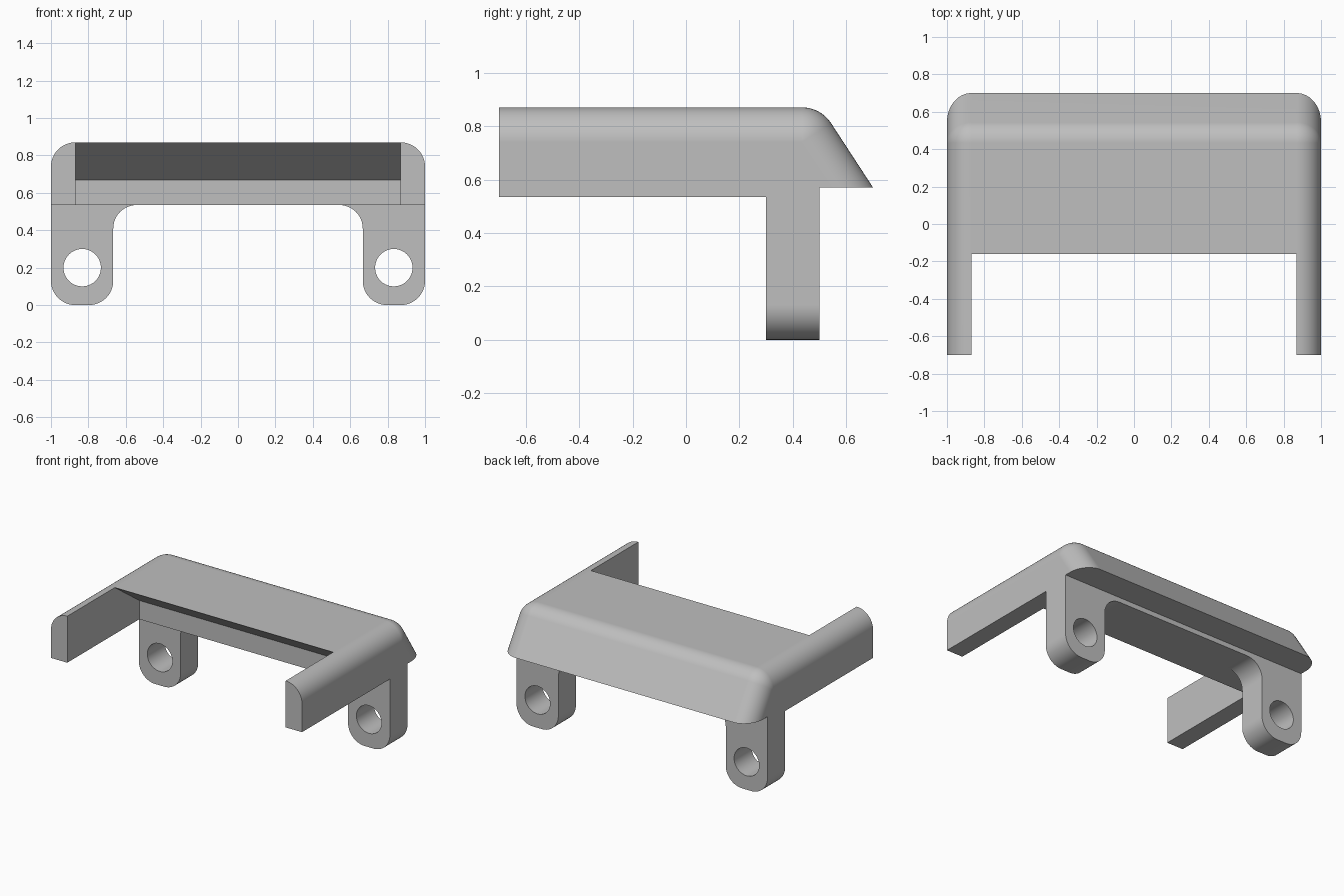
import bpy, bmesh
from math import sin, cos, pi, atan2
from mathutils import Vector

cube = bpy.data.objects.get("Cube")
if cube:
    bpy.data.objects.remove(cube, do_unlink=True)

grey = bpy.data.materials.new("plain_grey")
grey.use_nodes = True
COLOUR = (0.52, 0.52, 0.52, 1)
grey.diffuse_color = COLOUR
grey.node_tree.nodes["Principled BSDF"].inputs["Base Color"].default_value = COLOUR

R = 0.13                      # edge rounding
ARM_X = 1 - R                 # inner side of the arms
FLOOR, LIP_Z = 0.535, 0.57    # underside of the body, underside of the rear lip


def make_object(name, bm):
    bmesh.ops.recalc_face_normals(bm, faces=bm.faces)
    mesh = bpy.data.meshes.new(name)
    bm.to_mesh(mesh)
    bm.free()
    mesh.materials.append(grey)
    obj = bpy.data.objects.new(name, mesh)
    bpy.context.collection.objects.link(obj)
    return obj


def prism(name, points, direction):
    """Extrude a closed outline of 3D points along a direction."""
    bm = bmesh.new()
    face = bm.faces.new([bm.verts.new(p) for p in points])
    ext = bmesh.ops.extrude_face_region(bm, geom=[face])["geom"]
    verts = [g for g in ext if isinstance(g, bmesh.types.BMVert)]
    bmesh.ops.translate(bm, vec=direction, verts=verts)
    return make_object(name, bm)


def arc(cx, cz, r, start, end, steps=12):
    angles = [start + (end - start) * i / steps for i in range(steps + 1)]
    return [(cx + r * cos(a), cz + r * sin(a)) for a in angles]


def apply_modifier(obj, mod):
    bpy.context.view_layer.objects.active = obj
    bpy.ops.object.modifier_apply(modifier=mod.name)


def cut(obj, cutter):
    cutter.hide_render = True
    mod = obj.modifiers.new("cut", 'BOOLEAN')
    mod.operation, mod.solver, mod.object = 'DIFFERENCE', 'EXACT', cutter
    apply_modifier(obj, mod)
    bpy.data.objects.remove(cutter, do_unlink=True)


def smooth(obj):
    bpy.ops.object.select_all(action='DESELECT')
    obj.select_set(True)
    bpy.context.view_layer.objects.active = obj
    bpy.ops.object.shade_smooth_by_angle()
    mod = obj.modifiers.new("flat_face_normals", 'WEIGHTED_NORMAL')
    mod.keep_sharp = True


# Rounded body: a ball-rounded edge rolled along the top and down the rear slope
ball_y, ball_z = 0.434, 0.87 - R
slope = Vector((0.15, -0.23)).normalized()
slope_angle = atan2(slope.x, -slope.y)
STEPS = 12
bm = bmesh.new()
for side in (-1, 1):
    for i in range(STEPS + 1):
        t = pi / 2 * i / STEPS
        x, lift = side * (ARM_X + R * cos(t)), R * sin(t)
        bm.verts.new((x, -0.7, ball_z + lift))
        for j in range(STEPS + 1):
            a = pi / 2 + (slope_angle - pi / 2) * j / STEPS
            y, z = ball_y + lift * cos(a), ball_z + lift * sin(a)
            bm.verts.new((x, y, z))
        # the last point of the bend slides down the slope to the floor
        bm.verts.new((x, y + (z - FLOOR) * slope.x / -slope.y, FLOOR))
    bm.verts.new((side, -0.7, FLOOR))
bmesh.ops.remove_doubles(bm, verts=bm.verts, dist=1e-5)
hull = bmesh.ops.convex_hull(bm, input=bm.verts)
unused = {g for g in hull["geom_interior"] + hull["geom_unused"]
          if isinstance(g, bmesh.types.BMVert)}
bmesh.ops.delete(bm, geom=list(unused), context='VERTS')
bmesh.ops.dissolve_limit(bm, angle_limit=0.002, verts=bm.verts, edges=bm.edges)
body = make_object("body", bm)

# Front opening between the arms, with an undercut below the top edge
opening = [(-0.9, 1), (-0.342, 1), (0.12, 0.67), (0.12, 0.4), (-0.9, 0.4)]
cut(body, prism("opening_cutter", [(-ARM_X, y, z) for y, z in opening],
                (2 * ARM_X, 0, 0)))
# Raised underside of the rear lip
lip = [(0.5, 0.4), (0.9, 0.4), (0.9, LIP_Z), (0.5, LIP_Z)]
cut(body, prism("lip_cutter", [(-1.2, y, z) for y, z in lip], (2.4, 0, 0)))
smooth(body)

# Hanging lugs with a rounded foot, a fillet under the body and a bolt hole
LUG_X, FILLET = 0.667, 0.125
outline = [(1, FLOOR)]
outline += arc(1 - R, R, R, 0, -pi / 2)
outline += arc(LUG_X + R, R, R, -pi / 2, -pi)
outline += arc(LUG_X - FILLET, FLOOR - FILLET, FILLET, 0, pi / 2)
lugs = prism("mounting_lugs", [(x, 0.3, z) for x, z in outline], (0, 0.2, 0))
hole = arc(0.833, 0.2, 0.1, 0, 2 * pi, 40)[:-1]
cut(lugs, prism("hole_cutter", [(x, 0.2, z) for x, z in hole], (0, 0.4, 0)))
apply_modifier(lugs, lugs.modifiers.new("mirror", 'MIRROR'))
smooth(lugs)
